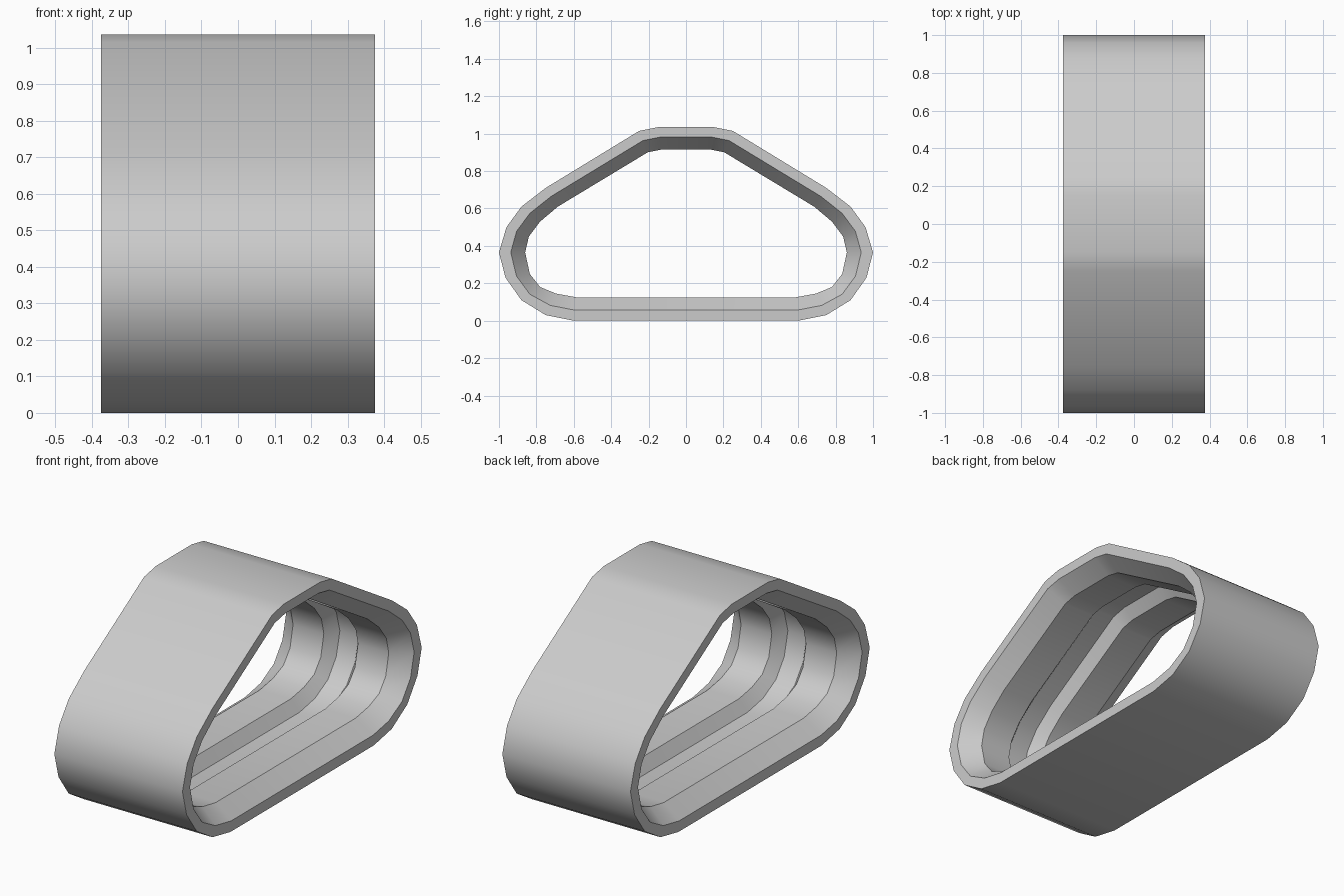
import bpy, bmesh

if "Cube" in bpy.data.objects:
    bpy.data.objects.remove(bpy.data.objects["Cube"])

# Half outlines (y, z) from top to bottom: outer surface and innermost surface
OUTER = [(.15, 1.035), (.25, 1.015), (.75, .71), (.88, .61), (.96, .50),
         (1.0, .365), (.965, .23), (.88, .11), (.75, .03), (.60, 0)]
INNER = [(.13, .915), (.205, .90), (.685, .61), (.78, .53), (.84, .45),
         (.86, .365), (.835, .25), (.78, .18), (.695, .145), (.585, .125)]

# Band cross-section (x, inward fraction): bevelled rims and a central groove
HALF = [(.375, 0), (.375, .45), (.28, 1), (.10, 1), (.055, .5)]
SECTION = HALF + [(-x, t) for x, t in reversed(HALF)]


def full(half):
    return half + [(-y, z) for y, z in reversed(half)]


def build_band(name):
    bm = bmesh.new()
    rings = []
    for x, t in SECTION:
        rings.append([bm.verts.new((x, a[0] + (b[0] - a[0]) * t, a[1] + (b[1] - a[1]) * t))
                      for a, b in zip(full(OUTER), full(INNER))])
    # Join neighbouring rings all the way round the cross-section
    for i, r in enumerate(rings):
        s = rings[(i + 1) % len(rings)]
        for j in range(len(r)):
            k = (j + 1) % len(r)
            bm.faces.new((r[j], r[k], s[k], s[j]))
    bmesh.ops.recalc_face_normals(bm, faces=bm.faces)
    mesh = bpy.data.meshes.new(name)
    bm.to_mesh(mesh)
    bm.free()
    ob = bpy.data.objects.new(name, mesh)
    bpy.context.collection.objects.link(ob)
    return ob


# Continuous track band, smooth around the loop with crisp rims
band = build_band("track_band")
bpy.context.view_layer.objects.active = band
band.select_set(True)
bpy.ops.object.shade_smooth_by_angle(angle=0.55)
